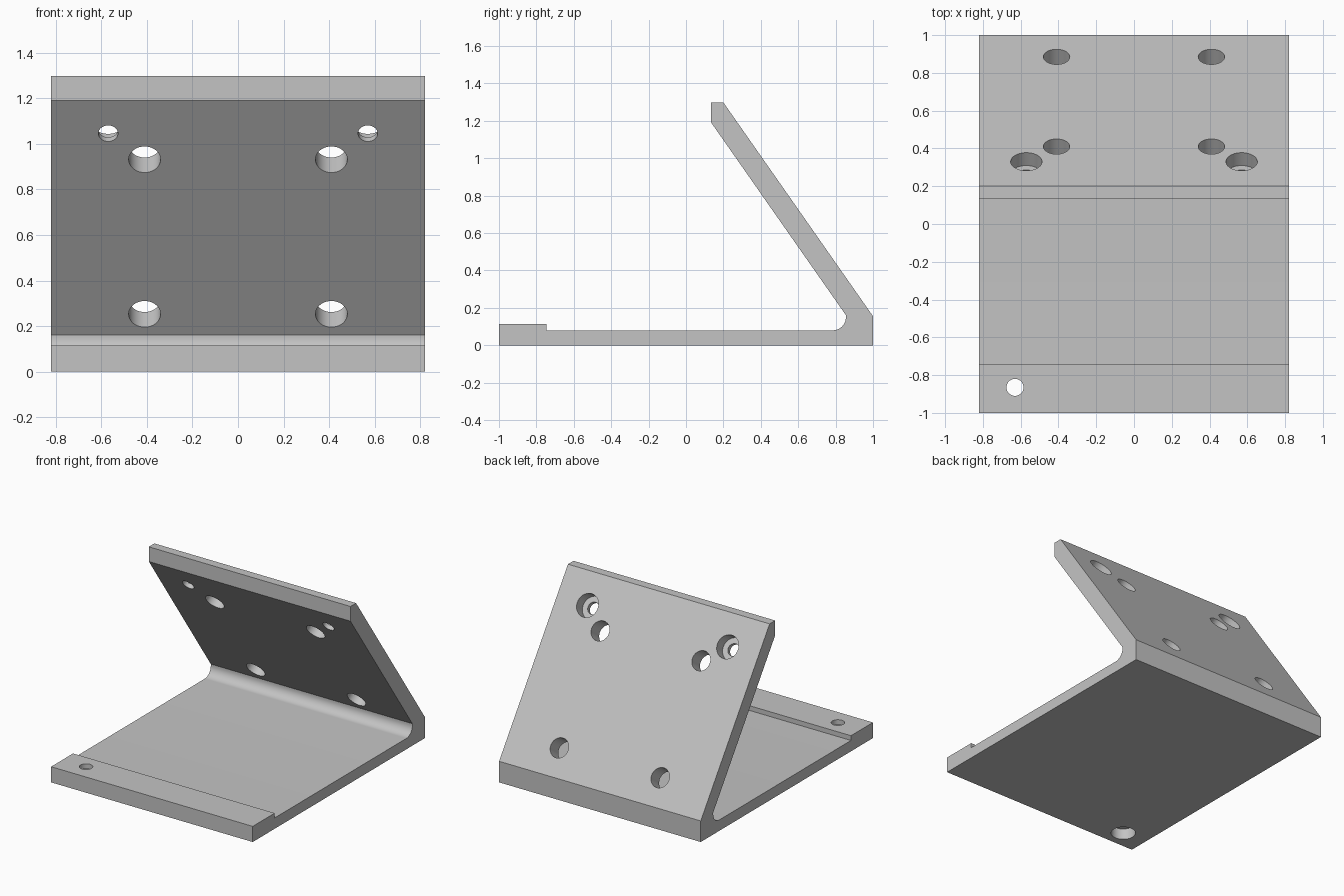
import bpy, bmesh, math
from mathutils import Vector

if "Cube" in bpy.data.objects:
    bpy.data.objects.remove(bpy.data.objects["Cube"])

HALF_W = 0.82
TILT = math.radians(55)
NORMAL = Vector((0, math.sin(TILT), math.cos(TILT)))   # outward normal of the leaning plate

grey = bpy.data.materials.new("plain grey")
grey.diffuse_color = (0.55, 0.55, 0.55, 1)
grey.use_nodes = True
grey.node_tree.nodes["Principled BSDF"].inputs["Base Color"].default_value = grey.diffuse_color

# Side profile (y, z): base plate, leaning plate, inner fillet, raised front lip
R = 0.07
profile = [(-1, 0), (1, 0), (1, 0.155), (0.2, 1.298), (0.135, 1.298), (0.135, 1.19), (0.855, 0.161)]
for i in range(13):
    a = math.radians(-90 * i / 12)
    profile.append((0.855 - R + R * math.cos(a), 0.08 + R + R * math.sin(a)))
profile += [(-0.745, 0.08), (-0.745, 0.115), (-1, 0.115)]

# Bracket body: profile extruded across the width
bm = bmesh.new()
face = bm.faces.new([bm.verts.new((-HALF_W, y, z)) for y, z in profile])
ext = bmesh.ops.extrude_face_region(bm, geom=[face])
bmesh.ops.translate(bm, vec=(2 * HALF_W, 0, 0),
                    verts=[v for v in ext["geom"] if isinstance(v, bmesh.types.BMVert)])
bmesh.ops.recalc_face_normals(bm, faces=bm.faces)
mesh = bpy.data.meshes.new("bracket")
bm.to_mesh(mesh)
bm.free()
mesh.materials.append(grey)
bracket = bpy.data.objects.new("bracket", mesh)
bpy.context.collection.objects.link(bracket)
bpy.context.view_layer.objects.active = bracket
bracket.select_set(True)


def drill(point, axis, radius, depth):
    """Cut a round hole from a surface point inwards against axis."""
    over = 0.05
    bm = bmesh.new()
    bmesh.ops.create_cone(bm, cap_ends=True, segments=40, radius1=radius,
                          radius2=radius, depth=depth + over)
    me = bpy.data.meshes.new("hole_cutter")
    bm.to_mesh(me)
    bm.free()
    me.materials.append(grey)
    cutter = bpy.data.objects.new("hole_cutter", me)
    cutter.hide_render = True
    bpy.context.collection.objects.link(cutter)
    cutter.rotation_mode = 'QUATERNION'
    cutter.rotation_quaternion = Vector(axis).to_track_quat('Z', 'Y')
    cutter.location = Vector(point) + Vector(axis) * (over - depth) / 2
    mod = bracket.modifiers.new("hole", 'BOOLEAN')
    mod.operation = 'DIFFERENCE'
    mod.solver = 'EXACT'
    mod.object = cutter
    bpy.ops.object.modifier_apply(modifier=mod.name)
    bpy.data.objects.remove(cutter)


def on_plate(x, y):
    """Point on the outer surface of the leaning plate."""
    return (x, y, 0.155 + (1 - y) * math.tan(TILT))


for side in (-1, 1):
    # Plain mounting holes
    for y in (0.885, 0.41):
        drill(on_plate(side * 0.41, y), NORMAL, 0.07, 0.2)
    # Counterbored screw holes
    drill(on_plate(side * 0.57, 0.33), NORMAL, 0.083, 0.083)
    drill(on_plate(side * 0.57, 0.33), NORMAL, 0.043, 0.2)

# Base hole, counterbored from below
drill((-0.63, -0.865, 0), (0, 0, -1), 0.083, 0.08)
drill((-0.63, -0.865, 0), (0, 0, -1), 0.045, 0.2)

bpy.ops.object.shade_smooth_by_angle(angle=math.radians(30))
